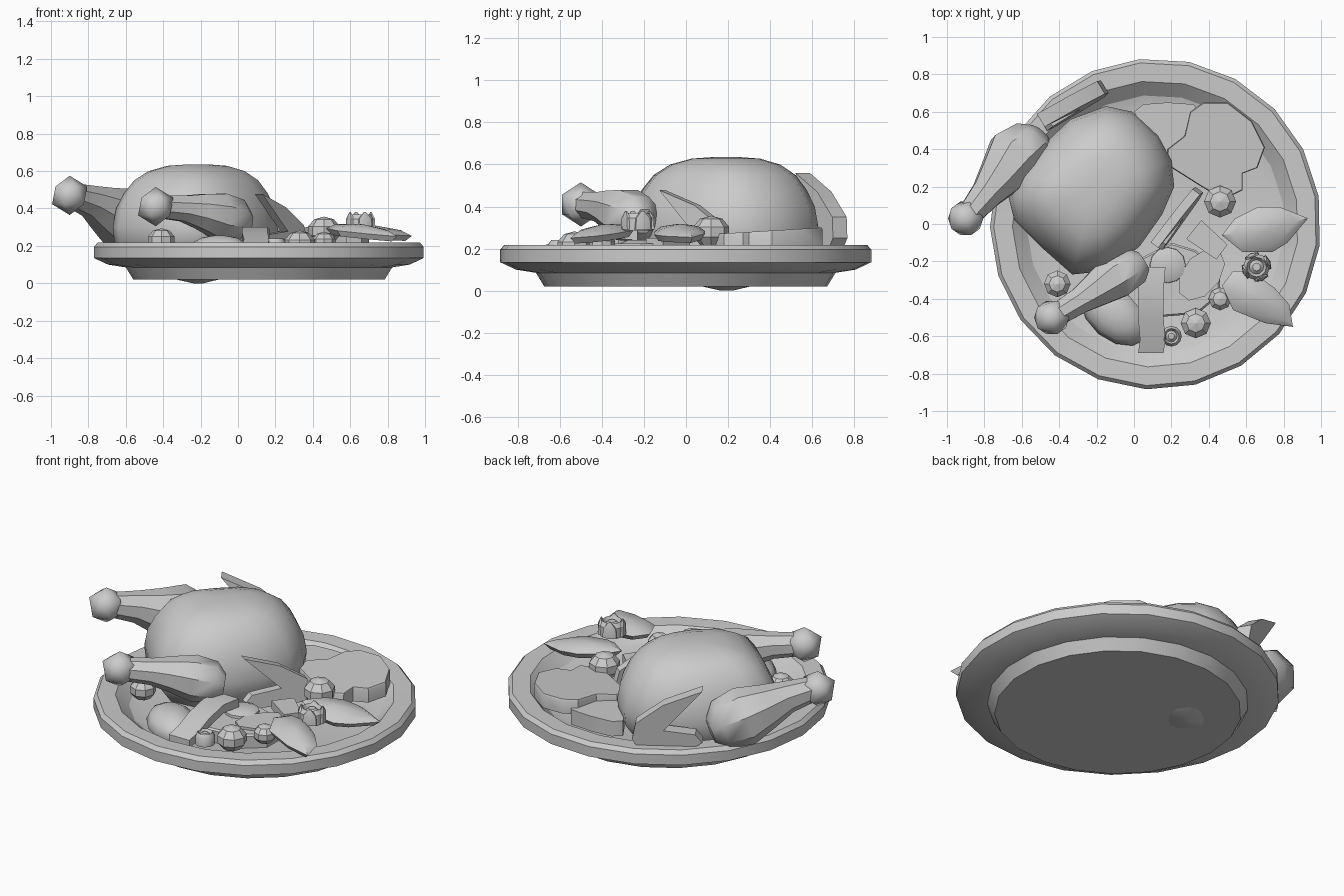
import bpy, bmesh, math
from mathutils import Vector, Matrix

cube = bpy.data.objects.get("Cube")
if cube:
    bpy.data.objects.remove(cube, do_unlink=True)

grey = bpy.data.materials.new("plain grey")
grey.use_nodes = True
COLOUR = (0.6, 0.6, 0.6, 1)
grey.diffuse_color = COLOUR
grey.node_tree.nodes["Principled BSDF"].inputs["Base Color"].default_value = COLOUR


def finish(name, bm, angle=35):
    bmesh.ops.recalc_face_normals(bm, faces=bm.faces)
    mesh = bpy.data.meshes.new(name)
    bm.to_mesh(mesh)
    bm.free()
    obj = bpy.data.objects.new(name, mesh)
    mesh.materials.append(grey)
    bpy.context.collection.objects.link(obj)
    bpy.ops.object.select_all(action='DESELECT')
    obj.select_set(True)
    bpy.context.view_layer.objects.active = obj
    bpy.ops.object.shade_smooth_by_angle(angle=math.radians(angle))
    return obj


def loft(name, rings, angle=35):
    """Skin a closed solid over rings with equal point counts."""
    bm = bmesh.new()
    loops = [[bm.verts.new(p) for p in ring] for ring in rings]
    for a, b in zip(loops, loops[1:]):
        for i in range(len(a)):
            j = (i + 1) % len(a)
            bm.faces.new((a[i], a[j], b[j], b[i]))
    bm.faces.new(loops[0])
    bm.faces.new(loops[-1])
    return finish(name, bm, angle)


def mound(name, outline, levels, slope=(0, 0), angle=35):
    """Stack scaled copies of an outline; levels are (height, scale)."""
    cx = sum(p[0] for p in outline) / len(outline)
    cy = sum(p[1] for p in outline) / len(outline)
    return loft(name, [[(cx + (x - cx) * s, cy + (y - cy) * s,
                         z + slope[0] * (x - cx) * s + slope[1] * (y - cy) * s)
                        for x, y in outline] for z, s in levels], angle)


def circle(x, y, rx, ry, n, turn=0.0):
    steps = [math.tau * i / n for i in range(n)]
    c, s = math.cos(turn), math.sin(turn)
    return [(x + rx * math.cos(a) * c - ry * math.sin(a) * s,
             y + rx * math.cos(a) * s + ry * math.sin(a) * c) for a in steps]


def limb(name, path, sides=8):
    """Round limb through (x, y, z, radius) stations."""
    axis = (Vector(path[-1][:3]) - Vector(path[0][:3])).normalized()
    side = axis.cross(Vector((0, 0, 1))).normalized()
    up = side.cross(axis)
    turns = [math.tau * (i + 0.5) / sides for i in range(sides)]
    return loft(name, [[Vector(p[:3]) + p[3] * (side * math.cos(a) + up * math.sin(a))
                        for a in turns] for p in path], 40)


def ball(name, centre, r, angle, squash=1.0, segments=0):
    bm = bmesh.new()
    m = Matrix.Translation(centre) @ Matrix.Diagonal((1, 1, squash, 1))
    if segments:
        bmesh.ops.create_uvsphere(bm, u_segments=segments, v_segments=5, radius=r, matrix=m)
    else:
        bmesh.ops.create_icosphere(bm, subdivisions=1, radius=r, matrix=m)
    return finish(name, bm, angle)


def wing(name, start, end, shape, thick, lean):
    """Upright folded wing; shape is (fraction along, height)."""
    a, b = Vector((*start, 0)), Vector((*end, 0))
    out = (b - a).cross(Vector((0, 0, 1))).normalized()
    rings = []
    for side in (-0.5, 0.5):
        rings.append([a.lerp(b, s) + out * (side * thick + lean * (0.35 - z)) + Vector((0, 0, z))
                      for s, z in shape])
    return loft(name, rings, 25)


# Plate: turned profile with a raised rim and a foot
profile = [(0.675, 0.02), (0.715, 0.085), (0.81, 0.1), (0.885, 0.135), (0.885, 0.195),
           (0.865, 0.218), (0.765, 0.215), (0.69, 0.15), (0.62, 0.13)]
loft("plate", [[(x, y, z) for x, y in circle(0.115, 0, r, r, 21, math.radians(9.7))]
               for r, z in profile], 20)

# Roast body
body = [(-0.15, 0.63), (-0.01, 0.6), (0.13, 0.47), (0.2, 0.34), (0.215, 0.2), (0.15, 0.05),
        (0.03, -0.12), (-0.14, -0.25), (-0.33, -0.27), (-0.5, -0.12), (-0.64, 0.02),
        (-0.67, 0.14), (-0.63, 0.26), (-0.5, 0.41), (-0.34, 0.56)]
mound("roast_body", body, [(0.0, 0.06), (0.04, 0.45), (0.12, 0.82), (0.22, 0.98), (0.3, 1),
                           (0.4, 0.96), (0.48, 0.87), (0.55, 0.75), (0.6, 0.58),
                           (0.628, 0.36), (0.636, 0.12)], angle=60)

# Drumsticks with knobs
limb("rear_drumstick", [(-0.5, 0.48, 0.28, 0.07), (-0.54, 0.44, 0.31, 0.14), (-0.64, 0.36, 0.36, 0.165),
                        (-0.72, 0.25, 0.4, 0.125), (-0.79, 0.16, 0.44, 0.09), (-0.88, 0.05, 0.47, 0.07)])
ball("rear_knob", (-0.9, 0.03, 0.47), 0.105, 60)
limb("front_drumstick", [(0.05, -0.2, 0.33, 0.06), (0.0, -0.22, 0.34, 0.115), (-0.1, -0.28, 0.36, 0.13),
                         (-0.2, -0.35, 0.385, 0.1), (-0.29, -0.41, 0.4, 0.075), (-0.42, -0.49, 0.41, 0.065)])
ball("front_knob", (-0.44, -0.5, 0.41), 0.105, 60)

# Folded wings
fold = [(0, 0.56), (0.55, 0.47), (0.95, 0.35), (1, 0.25), (0.9, 0.19), (0.2, 0.19),
        (0, 0.24), (0.1, 0.29), (0.55, 0.31)]
wing("rear_wing", (-0.49, 0.54), (-0.16, 0.74), fold, 0.08, 0.08)
wing("front_wing", (0.12, -0.12), (0.34, 0.19), [(s, z * 0.8 + 0.03) for s, z in fold], 0.05, 0.1)

# Meat slices at the back
mound("lower_slice", [(0.0, 0.6), (0.05, 0.64), (0.18, 0.65), (0.32, 0.64), (0.4, 0.5),
                      (0.3, 0.3), (0.12, 0.4)], [(0.16, 1), (0.25, 1)])
mound("upper_slice", [(0.17, 0.32), (0.18, 0.4), (0.27, 0.47), (0.3, 0.6), (0.37, 0.65),
                      (0.5, 0.65), (0.63, 0.55), (0.7, 0.41), (0.66, 0.3), (0.58, 0.27),
                      (0.58, 0.18), (0.48, 0.13), (0.36, 0.2)],
      [(0.2, 1), (0.275, 1.0), (0.285, 0.98)], (0, 0.06))

# Vegetables and trimmings at the front
mound("potato", circle(-0.1, -0.48, 0.21, 0.14, 12, -0.7),
      [(0.1, 0.8), (0.16, 1), (0.21, 0.85), (0.245, 0.5), (0.255, 0.15)], angle=60)
mound("flat_slice", [(-0.05, -0.42), (0.0, -0.2), (0.2, -0.1), (0.33, -0.14), (0.46, -0.27),
                     (0.46, -0.38), (0.34, -0.48), (0.1, -0.5)], [(0.13, 1), (0.2, 1), (0.21, 0.95)])
mound("round_slice", circle(0.18, -0.22, 0.1, 0.1, 12), [(0.18, 1), (0.225, 0.95), (0.24, 0.6)])
mound("small_strip", [(0.28, -0.08), (0.36, 0.02), (0.5, -0.11), (0.44, -0.19)],
      [(0.2, 1), (0.25, 1)])
mound("side_slice", circle(0.36, -0.27, 0.16, 0.1, 9, 0.9), [(0.17, 1), (0.225, 1)])

# Long bent strip
stations = [(0.1, -0.23, 0.29), (0.09, -0.36, 0.3), (0.09, -0.5, 0.27), (0.1, -0.62, 0.235),
            (0.09, -0.69, 0.21)]
loft("long_strip", [[(x + sx * 0.068, y, z + sz) for sx, sz in
                     ((-1, -0.05), (1, -0.05), (1, 0), (-1, 0))] for x, y, z in stations])

# Faceted sprouts
for i, (x, y, z, r) in enumerate([(0.46, 0.12, 0.28, 0.09), (0.33, -0.53, 0.21, 0.085),
                                  (-0.41, -0.32, 0.23, 0.075), (0.46, -0.4, 0.22, 0.065)]):
    ball(f"sprout_{i + 1}", (x, y, z), r, 5, 0.85, 8)


# Rings
def ring(name, x, y, z, r, tube):
    return loft(name, [[(px, py, pz) for px, py in circle(x, y, q, q, 12)] for q, pz in
                       ((r, z - tube), (r, z), (r * 0.75, z + tube * 0.4),
                        (r * 0.55, z), (r * 0.3, z + tube * 0.3))])


ring("onion_ring", 0.2, -0.6, 0.22, 0.055, 0.05)
ring("flower_bud", 0.655, -0.23, 0.345, 0.07, 0.06)
for k in range(4):
    a = math.tau * k / 4 + 0.4
    px, py = 0.655 + 0.06 * math.cos(a), -0.23 + 0.06 * math.sin(a)
    mound(f"bud_petal_{k + 1}", circle(px, py, 0.02, 0.045, 6, a),
          [(0.29, 1), (0.345, 0.9), (0.38, 0.15)])

# Broad leaves
leaf_levels = [(0.245, 0.85), (0.275, 1), (0.3, 0.75), (0.315, 0.1)]
mound("rear_leaf", [(0.47, -0.06), (0.54, 0.03), (0.66, 0.09), (0.78, 0.09), (0.93, 0.03),
                    (0.82, -0.1), (0.74, -0.15), (0.58, -0.15)], leaf_levels, (-0.1, 0.04))
mound("front_leaf", [(0.47, -0.33), (0.53, -0.25), (0.62, -0.25), (0.75, -0.34), (0.83, -0.43),
                     (0.85, -0.55), (0.7, -0.53), (0.53, -0.46)], leaf_levels, (-0.08, 0.06))
